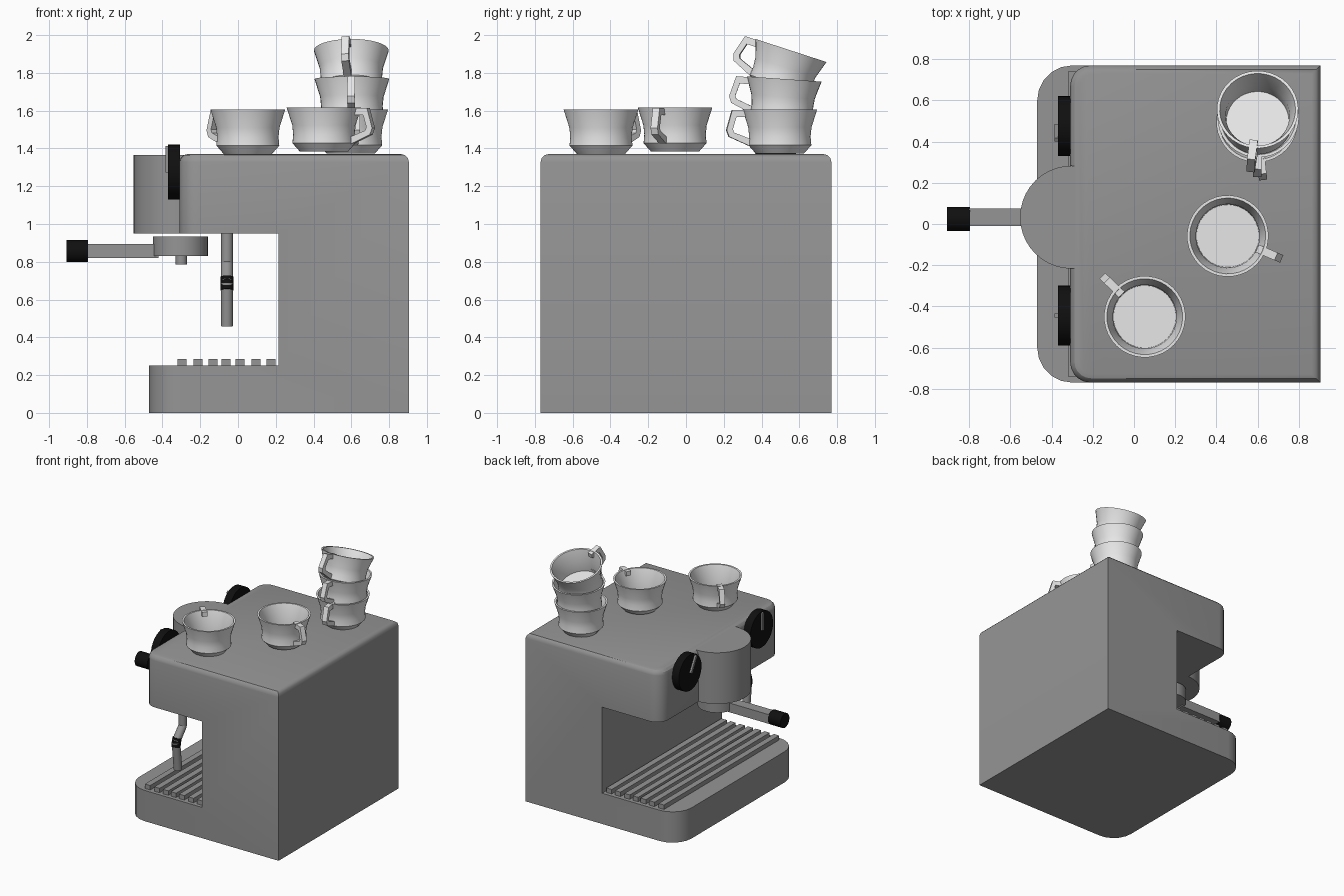
import bpy, bmesh, math
from mathutils import Matrix, Vector

if "Cube" in bpy.data.objects:
    bpy.data.objects.remove(bpy.data.objects["Cube"])


def material(name, v):
    m = bpy.data.materials.new(name)
    m.diffuse_color = (v, v, v, 1)
    m.use_nodes = True
    m.node_tree.nodes["Principled BSDF"].inputs["Base Color"].default_value = m.diffuse_color
    return m


STEEL = material("steel_grey", 0.30)
BLACK = material("black_plastic", 0.005)
CHINA = material("white_china", 0.80)


def finish(bm, name, mat, smooth=True):
    bmesh.ops.recalc_face_normals(bm, faces=bm.faces)
    me = bpy.data.meshes.new(name)
    bm.to_mesh(me)
    bm.free()
    ob = bpy.data.objects.new(name, me)
    bpy.context.collection.objects.link(ob)
    me.materials.append(mat)
    if smooth:
        bpy.ops.object.select_all(action='DESELECT')
        ob.select_set(True)
        bpy.context.view_layer.objects.active = ob
        bpy.ops.object.shade_smooth_by_angle(angle=math.radians(30))
    return ob


def box(name, lo, hi, mat, rot=None):
    bm = bmesh.new()
    lo, hi = Vector(lo), Vector(hi)
    m = Matrix.Translation((lo + hi) / 2) @ (rot or Matrix()) @ Matrix.Diagonal((*(hi - lo), 1))
    bmesh.ops.create_cube(bm, size=1, matrix=m)
    return finish(bm, name, mat, False)


def rod(name, a, b, r, mat, n=32):
    a, b = Vector(a), Vector(b)
    d = b - a
    m = Matrix.Translation((a + b) / 2) @ d.to_track_quat('Z', 'Y').to_matrix().to_4x4()
    bm = bmesh.new()
    bmesh.ops.create_cone(bm, cap_ends=True, segments=n, radius1=r, radius2=r,
                          depth=d.length, matrix=m)
    return finish(bm, name, mat)


# machine body: C-shaped side profile extruded across the width
bm = bmesh.new()
prof = [(-.47, 0), (.905, 0), (.905, 1.37), (-.31, 1.37),
        (-.31, .95), (.215, .95), (.215, .25), (-.47, .25)]
face = bm.faces.new([bm.verts.new((x, -.77, z)) for x, z in prof])
ext = bmesh.ops.extrude_face_region(bm, geom=[face])
bmesh.ops.translate(bm, vec=(0, 1.54, 0),
                    verts=[g for g in ext["geom"] if isinstance(g, bmesh.types.BMVert)])


def bevel(test, offset, seg):
    es = [e for e in bm.edges if all(test(v.co) for v in e.verts)
          and len(e.link_faces) == 2 and e.calc_face_angle(0) > .1]
    bmesh.ops.bevel(bm, geom=es, offset=offset, segments=seg, profile=.5, affect='EDGES')


def bevel_vertical(x, offset):
    es = [e for e in bm.edges if all(abs(v.co.x - x) < 1e-4 for v in e.verts)
          and abs(e.verts[0].co.z - e.verts[1].co.z) > .1]
    bmesh.ops.bevel(bm, geom=es, offset=offset, segments=5, profile=.5, affect='EDGES')


bevel_vertical(-.47, .17)
bevel_vertical(-.31, .10)
bevel(lambda c: c.z > 1.3699, .042, 3)
finish(bm, "machine_body", STEEL)

# drip tray bars
for i, x in enumerate((-.32, -.235, -.157, -.087, -.013, .071, .151)):
    box(f"tray_bar_{i + 1}", (x, -.74, .24), (x + .048, .74, .286), STEEL)

# brewing head and portafilter
CY = .033
rod("brew_head", (-.303, CY, .95), (-.303, CY, 1.366), .25, STEEL, 40)
rod("filter_basket", (-.305, CY, .83), (-.305, CY, .935), .146, STEEL)
rod("filter_spout", (-.30, CY, .785), (-.30, CY, .84), .03, STEEL, 16)
box("filter_arm", (-.80, CY - .042, .82), (-.42, CY + .042, .895), STEEL)
rod("filter_grip", (-.908, CY - .008, .857), (-.795, CY - .008, .857), .058, BLACK, 16)

# steam wand with a black grip at its bend
pts = [(-.058, -.627, 1.0), (-.058, -.627, .79), (-.058, -.715, .69), (-.058, -.69, .46)]
for i in range(3):
    rod(f"steam_wand_{i + 1}", pts[i], pts[i + 1], .032, STEEL, 16)
rod("wand_grip", (-.058, -.70, .72), (-.058, -.716, .65), .035, BLACK, 16)

# control knobs with pointer bars
for side, y, tilt in (("left", .475, -.5), ("right", -.445, 0)):
    rod(f"{side}_knob", (-.37, y, 1.275), (-.308, y, 1.275), .146, BLACK)
    d = Vector((0, math.sin(tilt), math.cos(tilt))) * .068
    c = Vector((-.375, y, 1.275)) + d
    h = Vector((.010, .010, .07))
    box(f"{side}_knob_pointer", c - h, c + h, STEEL, Matrix.Rotation(-tilt, 4, 'X'))


def cup(name, loc, angle, tilt=0):
    place = (Matrix.Translation(loc) @ Matrix.Rotation(math.radians(-tilt), 4, 'X')
             @ Matrix.Rotation(math.radians(angle), 4, 'Z'))
    # turned bowl
    bm = bmesh.new()
    prof = [(0, 0), (.127, 0), (.167, .045), (.163, .09), (.168, .14), (.198, .235),
            (.184, .235), (.155, .14), (.152, .05), (0, .05)]
    vs = [bm.verts.new((r, 0, z)) for r, z in prof]
    es = [bm.edges.new(p) for p in zip(vs, vs[1:])]
    bmesh.ops.spin(bm, geom=vs + es, cent=(0, 0, 0), axis=(0, 0, 1),
                   angle=math.tau, steps=36, use_duplicate=False)
    bmesh.ops.remove_doubles(bm, verts=bm.verts, dist=1e-4)
    bm.transform(place)
    finish(bm, name + "_bowl", CHINA)
    # handle: flat-sided loop from an outer and inner outline
    outer = [(.155, .232), (.255, .232), (.285, .125), (.272, .09), (.15, .035)]
    inner = [(.155, .195), (.233, .195), (.252, .13), (.245, .112), (.15, .075)]
    bm = bmesh.new()
    rings = [[bm.verts.new((p[0], y, p[1])) for p, y in
              ((o, -.02), (o, .02), (n, .02), (n, -.02))] for o, n in zip(outer, inner)]
    for a, b in zip(rings, rings[1:]):
        for k in range(4):
            j = (k + 1) % 4
            bm.faces.new((a[k], a[j], b[j], b[k]))
    bm.faces.new(rings[0])
    bm.faces.new(rings[-1])
    bm.transform(place)
    finish(bm, name + "_handle", CHINA, False)


# two loose cups and a leaning stack of three
cup("front_cup", (.052, -.45, 1.37), 136)
cup("middle_cup", (.455, -.058, 1.383), -23)
cup("stack_cup_bottom", (.597, .497, 1.372), -84)
cup("stack_cup_middle", (.603, .504, 1.533), -91, 4)
cup("stack_cup_top", (.60, .483, 1.695), -97, 18)
